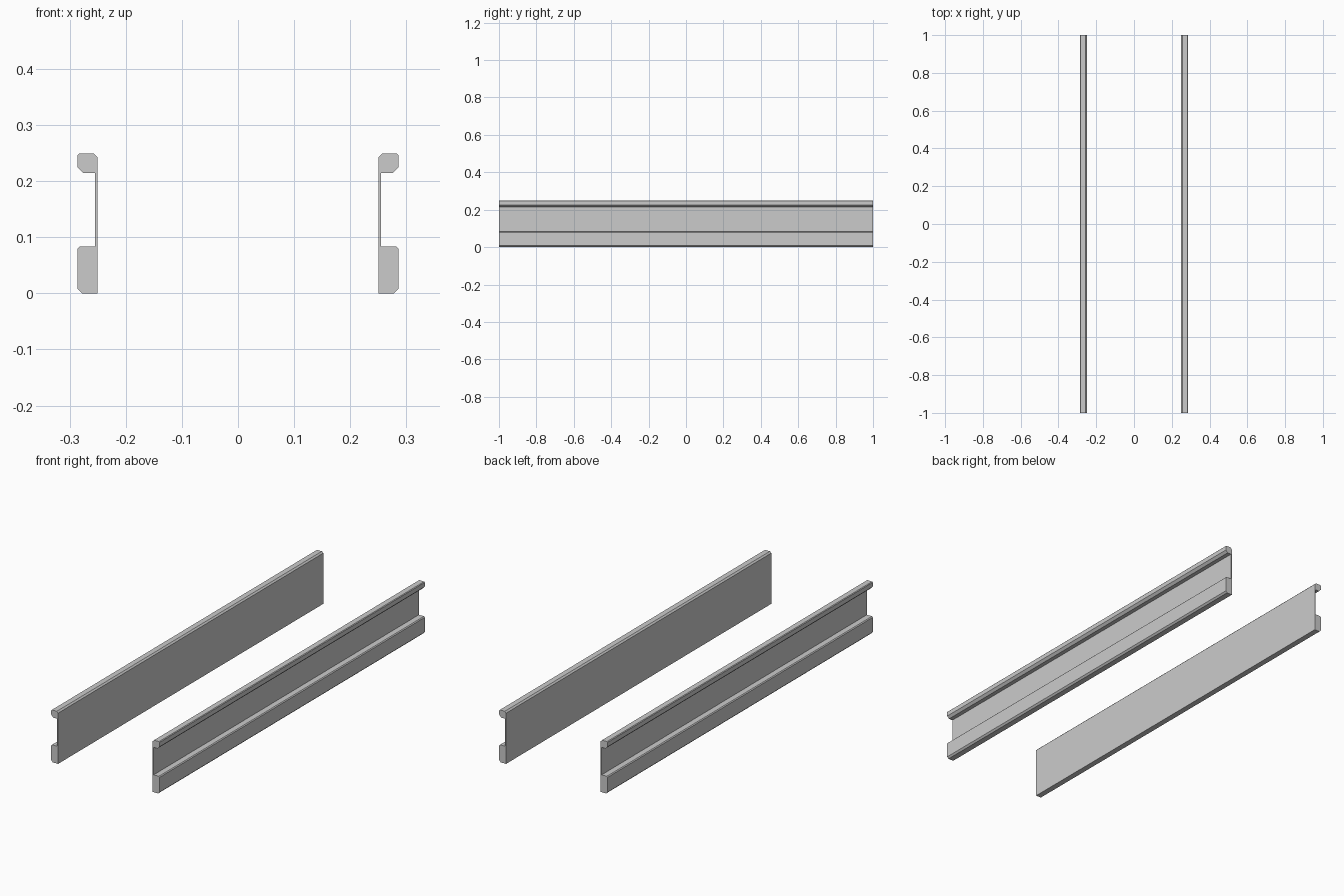
import bpy, bmesh

if "Cube" in bpy.data.objects:
    bpy.data.objects.remove(bpy.data.objects["Cube"])

# Rail cross-section (x, z): thick foot, thin web, chamfered head
PROFILE = [
    (0.250, 0.000), (0.278, 0.000), (0.286, 0.008), (0.286, 0.079),
    (0.282, 0.083), (0.255, 0.083), (0.255, 0.214), (0.275, 0.214),
    (0.286, 0.225), (0.286, 0.246), (0.283, 0.249), (0.257, 0.249),
    (0.250, 0.242),
]
LENGTH = 2.0


def make_rail(name, side):
    bm = bmesh.new()
    verts = [bm.verts.new((side * x, -LENGTH / 2, z)) for x, z in PROFILE]
    face = bm.faces.new(verts)
    # Extrude the section along the full length
    ext = bmesh.ops.extrude_face_region(bm, geom=[face], use_keep_orig=True)
    moved = [g for g in ext["geom"] if isinstance(g, bmesh.types.BMVert)]
    bmesh.ops.translate(bm, verts=moved, vec=(0, LENGTH, 0))
    bmesh.ops.recalc_face_normals(bm, faces=bm.faces)
    mesh = bpy.data.meshes.new(name)
    bm.to_mesh(mesh)
    bm.free()
    obj = bpy.data.objects.new(name, mesh)
    bpy.context.collection.objects.link(obj)


# Mirrored pair of side rails
for name, side in (("right_rail", 1), ("left_rail", -1)):
    make_rail(name, side)
